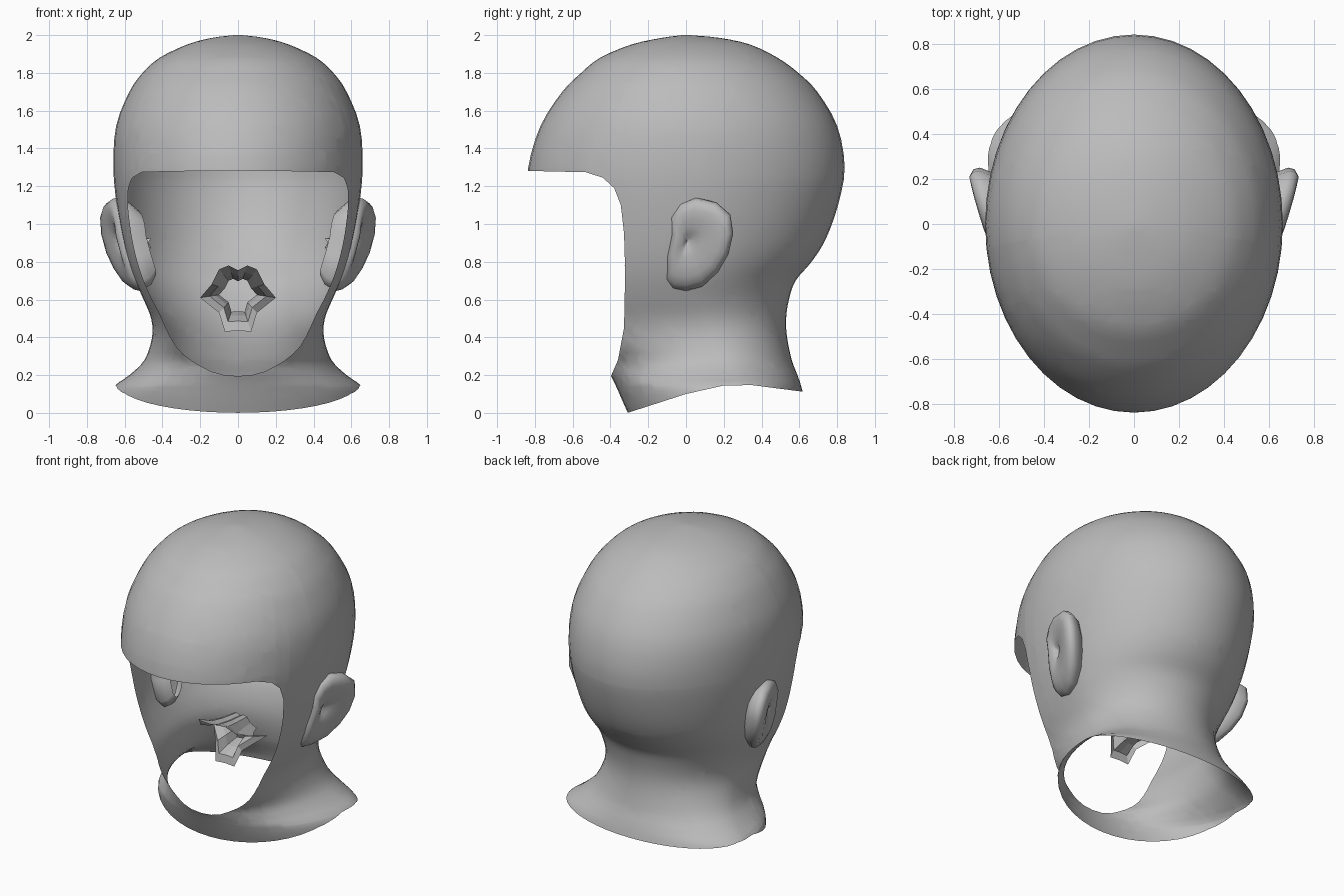
import bpy, bmesh, math
from mathutils import Vector

cube = bpy.data.objects.get("Cube")
if cube:
    bpy.data.objects.remove(cube, do_unlink=True)

grey = bpy.data.materials.new("plain grey")
grey.use_nodes = True
grey.diffuse_color = (0.5, 0.5, 0.5, 1)
grey.node_tree.nodes["Principled BSDF"].inputs["Base Color"].default_value = grey.diffuse_color


def finish(bm, name, smooth=None):
    """Turn a bmesh into a named, coloured object."""
    bmesh.ops.recalc_face_normals(bm, faces=bm.faces)
    mesh = bpy.data.meshes.new(name)
    bm.to_mesh(mesh)
    bm.free()
    mesh.materials.append(grey)
    obj = bpy.data.objects.new(name, mesh)
    bpy.context.collection.objects.link(obj)
    if smooth:
        bpy.ops.object.select_all(action="DESELECT")
        obj.select_set(True)
        bpy.context.view_layer.objects.active = obj
        bpy.ops.object.shade_smooth_by_angle(angle=math.radians(smooth))
    return obj


def loft(bm, rings, cap_end=False):
    """Bridge closed rings that have equal point counts."""
    rows = [[bm.verts.new(p) for p in ring] for ring in rings]
    n = len(rows[0])
    for low, high in zip(rows, rows[1:]):
        for i in range(n):
            j = (i + 1) % n
            bm.faces.new((low[i], low[j], high[j], high[i]))
    if cap_end:
        bm.faces.new(rows[-1])


def refine(rows, steps=3):
    """Pass a smooth curve through table rows, with extra rows between."""
    result = []
    padded = [rows[0]] + rows + [rows[-1]]
    for a, b, c, d in zip(padded, padded[1:], padded[2:], padded[3:]):
        for k in range(steps):
            t = k / steps
            result.append([q + t / 2 * (r - p + t * (2 * p - 5 * q + 4 * r - s
                           + t * (3 * (q - r) + s - p)))
                           for p, q, r, s in zip(a, b, c, d)])
    return result + [rows[-1]]


def carve(bm, outline):
    """Remove the convex region on the right of a (y, z) outline."""
    planes = []
    for (ya, za), (yb, zb) in zip(outline, outline[1:]):
        normal = Vector((0, zb - za, ya - yb)).normalized()
        point = Vector((0, ya, za))
        planes.append((point, normal))
        bmesh.ops.bisect_plane(bm, geom=bm.verts[:] + bm.edges[:] + bm.faces[:],
                               plane_co=point, plane_no=normal, dist=1e-5)
    gone = [f for f in bm.faces
            if all((f.calc_center_median() - p).dot(n) > 0 for p, n in planes)]
    bmesh.ops.delete(bm, geom=gone, context="FACES")


def section(z, width, front, back, middle, sides=48):
    """Egg-shaped level section: two half ellipses meeting at the widest line."""
    ring = []
    for i in range(sides):
        a = math.tau * i / sides
        s = math.sin(a)
        reach = back - middle if s > 0 else middle - front
        ring.append((width * math.cos(a), middle + reach * s, z))
    return ring


# Head and neck shell: height, half width, front, back, widest line
levels = [
    (-.04, .68, -.29, .64, .32), (.06, .68, -.335, .63, .31),
    (.14, .655, -.37, .61, .30), (.2, .575, -.40, .59, .26),
    (.28, .495, -.45, .56, .20), (.4, .455, -.62, .535, .12),
    (.5, .46, -.74, .53, .05), (.6, .50, -.79, .545, 0),
    (.7, .545, -.81, .58, 0), (.8, .58, -.82, .665, 0),
    (.92, .61, -.83, .74, 0), (1.1, .642, -.835, .805, 0),
    (1.3, .66, -.835, .84, 0), (1.52, .645, -.77, .80, 0),
    (1.7, .575, -.655, .695, 0), (1.8, .505, -.555, .595, 0),
    (1.88, .415, -.455, .485, 0), (1.95, .27, -.29, .34, 0),
    (1.985, .14, -.13, .18, 0), (2.0, .02, -.02, .02, 0),
]
bm = bmesh.new()
loft(bm, [section(*level) for level in refine(levels)], cap_end=True)
# Face opening, then the arched lower rim of the neck
carve(bm, [(-.7, 1.278), (-.53, 1.274), (-.44, 1.245), (-.38, 1.19),
           (-.345, 1.1), (-.328, .95), (-.322, .75), (-.328, .45),
           (-.36, .28), (-.43, .12)])
carve(bm, [(-.31, 0), (0, .1), (.2, .145), (.35, .147), (.62, .112)])
finish(bm, "head_shell", 40)

# Ears: full lobes with a small off-centre dent, flaring outward at the back
ear_outline = [(.05, 1.14), (-.03, 1.11), (-.08, 1.04), (-.075, .95),
               (-.1, .83), (-.105, .70), (-.07, .655), (0, .645),
               (.09, .67), (.17, .745), (.225, .84), (.25, .95),
               (.235, 1.05), (.16, 1.115)]
ear_steps = [(.7, -.12), (.9, -.07), (1, -.015), (.97, .015), (.88, .035),
             (.72, .04), (.52, .035), (.34, .025), (.18, .015), (.06, -.01)]


def ear_ring(side, scale, out):
    ring = []
    for y, z in ear_outline:
        y, z = .01 + (y - .01) * scale, .91 + (z - .91) * scale
        lean = .15 * (z - .9) - .5 * (z - .95) ** 2 + .3 * (y - .08)
        ring.append((side * (.64 + lean + out), y, z))
    return ring


for side, label in ((1, "left"), (-1, "right")):
    bm = bmesh.new()
    loft(bm, [ear_ring(side, *step) for step in ear_steps], cap_end=True)
    finish(bm, label + "_ear", 60)

    # Crumpled ear canal reaching into the head
    bm = bmesh.new()
    canal = []
    for x, radius in ((.57, .03), (.52, .045), (.46, .06)):
        canal.append([(side * (x + .03 * (i % 2)),
                       .02 + radius * math.cos(math.tau * i / 6),
                       .875 + radius * math.sin(math.tau * i / 6)) for i in range(6)])
    loft(bm, canal)
    finish(bm, label + "_ear_canal")

# Crumpled nose and mouth lining: an open faceted funnel inside the face
half = [(.05, -.33, .78), (.10, -.28, .76), (.14, -.2, .68), (.2, .03, .61),
        (.1, -.1, .53), (.07, -.14, .43)]
front_rim = [(0, -.29, .755)] + half + [(0, -.14, .435)]
front_rim += [(-x, y, z) for x, y, z in reversed(half)]


def funnel_ring(scale, depth, blend):
    return [(x * scale, y + (depth - y) * blend, .64 + (z - .64) * scale)
            for x, y, z in front_rim]


bm = bmesh.new()
loft(bm, [funnel_ring(1, 0, 0), funnel_ring(.75, -.12, .5),
          funnel_ring(.6, -.02, .7), funnel_ring(.5, .06, .9)])
finish(bm, "nose_and_mouth_lining")
